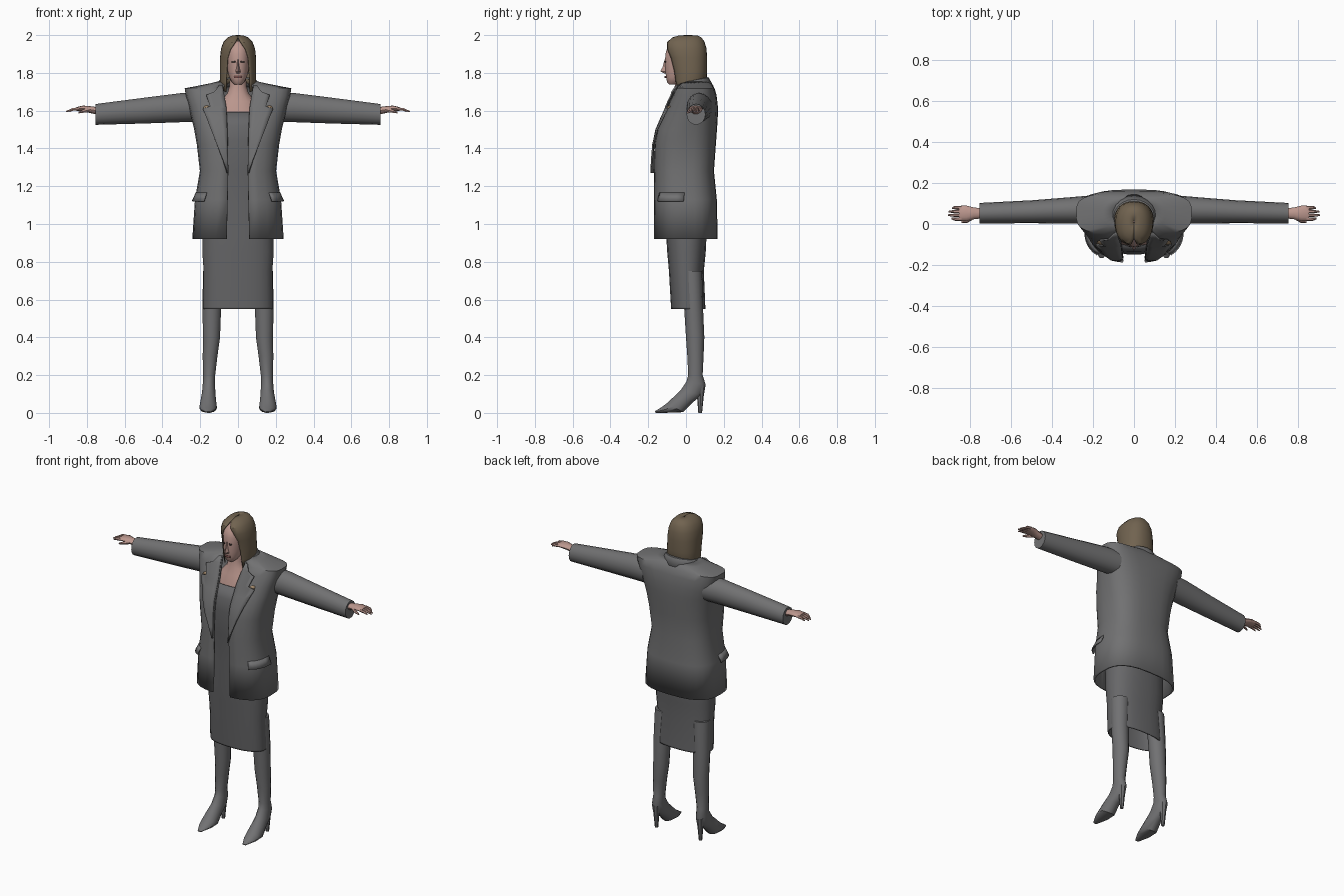
import bpy, bmesh, math


def material(name, rgb):
    m = bpy.data.materials.new(name)
    m.diffuse_color = (*rgb, 1)
    return m


SUIT = material("suit grey", (0.165, 0.165, 0.168))
DRESS = material("dress grey", (0.135, 0.135, 0.14))
STOCKING = material("stocking grey", (0.165, 0.165, 0.17))
SKIN = material("skin", (0.50, 0.31, 0.27))
HAIR = material("hair brown", (0.165, 0.125, 0.08))
LIPS = material("lips", (0.27, 0.11, 0.10))
EYES = material("eyes dark", (0.06, 0.045, 0.04))
TAN = material("notch tan", (0.36, 0.25, 0.15))


def loft(name, rings, mat, closed=True, caps=True, thick=0, angle=35):
    """Skin a list of equal-length point rings."""
    bm = bmesh.new()
    vs = [[bm.verts.new(p) for p in r] for r in rings]
    n = len(vs[0])
    for a, b in zip(vs, vs[1:]):
        for i in range(n if closed else n - 1):
            j = (i + 1) % n
            bm.faces.new((a[i], a[j], b[j], b[i]))
    if closed and caps:
        bm.faces.new(vs[0])
        bm.faces.new(vs[-1])
    bmesh.ops.recalc_face_normals(bm, faces=bm.faces)
    me = bpy.data.meshes.new(name)
    bm.to_mesh(me)
    bm.free()
    me.materials.append(mat)
    ob = bpy.data.objects.new(name, me)
    bpy.context.collection.objects.link(ob)
    bpy.ops.object.select_all(action='DESELECT')
    ob.select_set(True)
    bpy.context.view_layer.objects.active = ob
    bpy.ops.object.shade_smooth_by_angle(angle=math.radians(angle))
    if thick:
        s = ob.modifiers.new("thickness", 'SOLIDIFY')
        s.thickness, s.offset = thick, 0
    return ob


def spow(v, p):
    return math.copysign(abs(v) ** p, v)


def oval(a, w, yf, yb, p):
    """Point on a rounded-box outline; angle 0 is the front."""
    return (w * spow(math.sin(a), p),
            (yf + yb) / 2 - (yb - yf) / 2 * spow(math.cos(a), p))


def body_ring(z, w, yf, yb, p=0.85, n=20):
    return [(*oval(2 * math.pi * (i + .5) / n, w, yf, yb, p), z) for i in range(n)]


def open_ring(zf, zb, w, yf, yb, gap, p, n=27):
    """Outline split at the front by a gap, with separate front and back heights."""
    a0 = math.asin(min(1, (gap / w) ** (1 / p)))
    pts = []
    for i in range(n):
        a = a0 + (2 * math.pi - 2 * a0) * i / (n - 1)
        pts.append((*oval(a, w, yf, yb, p), zf + (zb - zf) * (1 - math.cos(a)) / 2))
    return pts


def x_ring(s, x, y, z, ry, rz, n=12):
    return [(s * x, y + ry * math.cos(2 * math.pi * i / n),
             z + rz * math.sin(2 * math.pi * i / n)) for i in range(n)]


# Jacket body: z, half width, front y, back y, front gap, boxiness
JACKET = [(0.92, .236, -.165, .162, .06, .72), (1.13, .222, -.165, .157, .055, .72),
          (1.28, .196, -.165, .142, .052, .72), (1.42, .212, -.163, .152, .054, .72),
          (1.50, .226, -.148, .158, .056, .72), (1.56, .240, -.122, .162, .058, .72),
          (1.62, .254, -.094, .163, .062, .66), (1.68, .270, -.065, .156, .072, .60),
          (1.715, .278, -.045, .146, .078, .55), (1.738, .15, -.035, .130, .08, .8),
          (1.75, .10, -.03, .112, .082, 1)]
loft("jacket", [open_ring(z, z, w, f, b, g, p) for z, w, f, b, g, p in JACKET],
     SUIT, closed=False, thick=.012)


def jacket_at(z):
    for a, b in zip(JACKET, JACKET[1:]):
        if z <= b[0]:
            t = (z - a[0]) / (b[0] - a[0])
            return [u + (v - u) * t for u, v in zip(a, b)][1:]
    return JACKET[-1][1:]


def on_front(s, x, z, off):
    w, f, b, g, p = jacket_at(z)
    a = math.asin(min(1, (x / w) ** (1 / p)))
    return (s * x, oval(a, w, f, b, p)[1] - off, z)


# Lapel rows: z, inner x, outer x
LAPEL = [(1.27, .053, .057), (1.34, .054, .08), (1.42, .055, .112), (1.50, .057, .143),
         (1.56, .060, .166), (1.61, .063, .186), (1.622, .064, .148), (1.682, .074, .168),
         (1.70, .078, .125), (1.735, .084, .10)]
for s, side in ((1, "left"), (-1, "right")):
    rows = [[on_front(s, i + (o - i) * k / 4, z, .010 + .003 * k) for k in range(5)]
            for z, i, o in LAPEL]
    loft(side + "_lapel", rows, SUIT, closed=False, thick=.008)
    # Tan facet lying in the lapel notch
    tip, inner = on_front(s, .184, 1.613, .018), on_front(s, .150, 1.62, .018)
    back = on_front(s, .172, 1.632, -.004)
    loft(side + "_lapel_notch", [[inner, tip], [back, back]], TAN, closed=False, thick=.003)
    # Pocket flap hugging the jacket side, lifted at its lower edge
    rows = []
    for z, off in ((1.165, .004), (1.12, .018)):
        w, f, b, g, p = jacket_at(z)
        row = []
        for k in range(7):
            x, y = oval(math.radians(42 + 8 * k), w + off, f - off, b, p)
            row.append((s * x, y, z))
        rows.append(row)
    loft(side + "_pocket_flap", rows, SUIT, closed=False, thick=.008)
    # Sleeve
    loft(side + "_sleeve", [x_ring(s, *r, n=16) for r in (
        (.21, .072, 1.618, .068, .076), (.30, .067, 1.616, .065, .077),
        (.50, .060, 1.600, .056, .068), (.755, .053, 1.580, .050, .055))], SUIT)
    # Hand, fingers and thumb
    loft(side + "_palm", [x_ring(s, *r) for r in (
        (.74, .052, 1.598, .024, .020), (.785, .052, 1.606, .029, .018),
        (.82, .052, 1.612, .038, .015), (.855, .052, 1.609, .037, .010))], SKIN)
    for i, tip_x in enumerate((.893, .91, .908, .89)):
        y = .024 + .0187 * i
        loft(f"{side}_finger_{i + 1}", [x_ring(s, *r, n=6) for r in (
            (.845, y, 1.610, .009, .009), (.878, y, 1.606, .008, .008),
            (tip_x, .05 + (y - .05) * .9, 1.595, .004, .004))], SKIN)
    loft(side + "_thumb", [x_ring(s, *r, n=6) for r in (
        (.785, .035, 1.604, .012, .012), (.815, .016, 1.598, .010, .010),
        (.845, .010, 1.590, .005, .005))], SKIN)

    # Leg flowing into a pointed shoe: centre x, half width, front (y, z), back (y, z)
    LEG = [(.130, .056, -.025, .75, .085, .75), (.139, .051, -.010, .56, .090, .56),
           (.140, .046, .000, .40, .097, .40), (.148, .040, .007, .30, .093, .30),
           (.153, .033, .012, .20, .088, .20), (.154, .033, .002, .165, .104, .15),
           (.155, .036, -.028, .12, .085, .095), (.157, .041, -.065, .085, .035, .055),
           (.158, .047, -.100, .052, -.015, .004), (.158, .040, -.130, .030, -.075, .001),
           (.158, .012, -.166, .008, -.160, 0)]
    rings = []
    for cx, rx, fy, fz, by, bz in LEG:
        ring = []
        for i in range(14):
            a = 2 * math.pi * i / 14
            t = (1 - math.cos(a)) / 2
            ring.append((s * (cx + rx * math.sin(a)), fy + (by - fy) * t, fz + (bz - fz) * t))
        rings.append(ring)
    loft(side + "_leg_and_shoe", rings, STOCKING)
    # Shoe heel
    loft(side + "_heel", [[(s * (.155 + rx * math.cos(k * math.pi / 4)),
                            y + ry * math.sin(k * math.pi / 4), z) for k in range(8)]
                          for z, y, rx, ry in ((.145, .076, .027, .027), (.09, .076, .018, .018),
                                               (0, .075, .010, .010))], STOCKING)

# Collar band around the back of the neck
collar = []
for z_front, z_back, rx, yb in ((1.725, 1.728, .125, .142), (1.74, 1.772, .098, .118),
                                (1.735, 1.775, .085, .104)):
    row = []
    for k in range(17):
        a = math.pi * (.22 + 1.56 * k / 16)
        t = (1 - math.cos(a)) / 2
        row.append((rx * math.sin(a), .035 - (yb - .035) * math.cos(a),
                    z_front + (z_back - z_front) * t))
    collar.append(row)
loft("collar", collar, SUIT, closed=False, thick=.008)

# Dress, open at the hem
loft("dress", [body_ring(*r, p=.82, n=24) for r in (
    (.55, .182, -.076, .100), (.56, .183, -.077, .100), (.75, .180, -.088, .092),
    (.85, .187, -.097, .102), (.93, .186, -.102, .106), (1.10, .185, -.112, .110),
    (1.28, .165, -.122, .105), (1.44, .185, -.146, .120), (1.52, .185, -.134, .125),
    (1.592, .15, -.108, .125))], DRESS, caps=False, thick=.006)

# Chest and neck
loft("neck", [body_ring(*r) for r in (
    (1.54, .13, -.112, .10), (1.60, .12, -.098, .09), (1.65, .095, -.080, .075),
    (1.69, .058, -.067, .055), (1.73, .045, -.060, .045), (1.79, .043, -.055, .045))], SKIN)

# Head and nose
loft("head", [body_ring(*r, p=.9) for r in (
    (1.738, .018, -.090, -.050), (1.750, .032, -.100, -.02), (1.775, .046, -.106, .02),
    (1.81, .056, -.110, .06), (1.86, .062, -.112, .08), (1.90, .063, -.110, .08),
    (1.94, .055, -.098, .07), (1.97, .035, -.060, .05))], SKIN)
loft("nose", [[(-w, -.104, z), (0, y, z), (w, -.104, z)] for z, w, y in (
    (1.872, .006, -.113), (1.83, .010, -.124), (1.808, .015, -.136),
    (1.798, .012, -.116))], SKIN)

# Painted mouth and eyes as thin plates
loft("mouth", [[(x, -.1105 + abs(x) * .25, z + dz) for x in (-.02, -.01, 0, .01, .02)]
               for z, dz in ((1.774, 0), (1.783, 0))], LIPS, closed=False, thick=.005)
for s, side in ((1, "left"), (-1, "right")):
    loft(side + "_eye", [[(s * x, -.1135 + (x - .012) * .33, z) for x in (.015, .024, .033)]
                         for z in (1.856, 1.864)], EYES, closed=False, thick=.004)

# Hair shell, parted around the face
loft("hair", [open_ring(*r, p=.88) for r in (
    (1.69, 1.75, .086, -.062, .100, .062), (1.75, 1.77, .094, -.068, .107, .060),
    (1.81, 1.81, .094, -.076, .109, .058), (1.88, 1.88, .093, -.092, .109, .053),
    (1.925, 1.93, .088, -.104, .106, .038), (1.96, 1.965, .075, -.100, .095, .014),
    (1.985, 1.986, .054, -.072, .080, .001), (1.995, 1.995, .030, -.040, .060, .0005),
    (1.998, 1.998, .002, .005, .015, .0001))], HAIR, closed=False, thick=.005)
